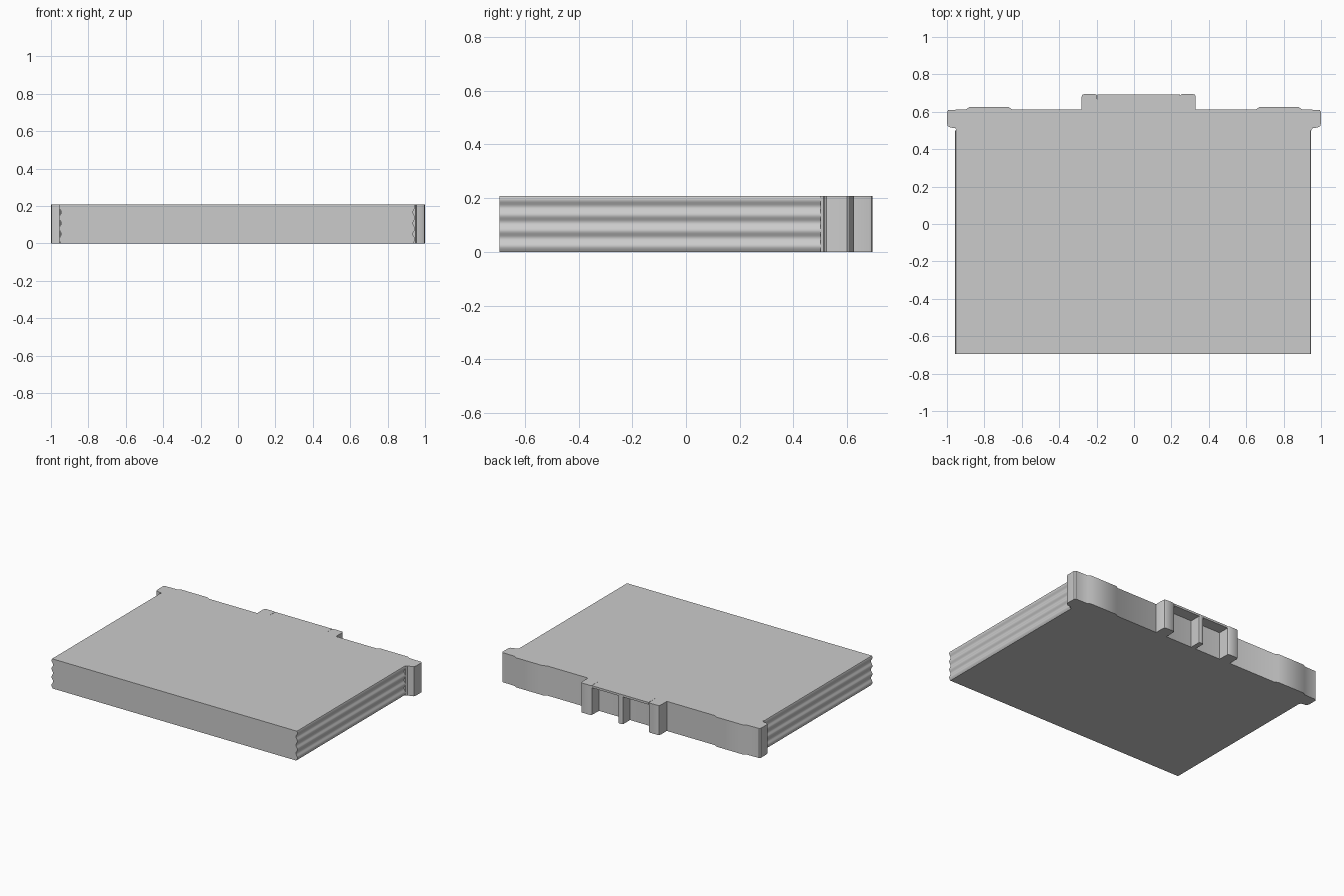
import bpy, bmesh, math

cube = bpy.data.objects.get("Cube")
if cube:
    bpy.data.objects.remove(cube, do_unlink=True)

HEIGHT = 0.207
FRONT, SEAM, BACK = -0.695, 0.50, 0.695
WALL = 0.612

grey = bpy.data.materials.new("plain_grey")
grey.use_nodes = True
grey.diffuse_color = (0.6, 0.6, 0.6, 1)
grey.node_tree.nodes["Principled BSDF"].inputs["Base Color"].default_value = (0.6, 0.6, 0.6, 1)


def extrude(name, outline, direction):
    """Fill a closed outline of 3D points and sweep it into a solid."""
    bm = bmesh.new()
    face = bm.faces.new([bm.verts.new(p) for p in outline])
    swept = bmesh.ops.extrude_face_region(bm, geom=[face])
    verts = [v for v in swept["geom"] if isinstance(v, bmesh.types.BMVert)]
    bmesh.ops.translate(bm, verts=verts, vec=direction)
    bmesh.ops.recalc_face_normals(bm, faces=bm.faces[:])
    mesh = bpy.data.meshes.new(name)
    bm.to_mesh(mesh)
    bm.free()
    mesh.materials.append(grey)
    obj = bpy.data.objects.new(name, mesh)
    bpy.context.collection.objects.link(obj)
    bpy.ops.object.select_all(action="DESELECT")
    obj.select_set(True)
    bpy.context.view_layer.objects.active = obj
    bpy.ops.object.shade_smooth_by_angle(angle=math.radians(35))
    return obj


def slab(name, points, low=0.0, high=HEIGHT):
    return extrude(name, [(x, y, low) for x, y in points], (0, 0, high - low))


# Main block: flat top and bottom, three soft grooves along each side
steps = 28
side = []
for i in range(steps + 1):
    z = HEIGHT * i / steps
    wave = math.cos(math.tau * (z - 0.108) / 0.058)
    side.append((0.946 - 0.006 * wave, z))
profile = [(x - 0.005, FRONT, z) for x, z in side]
profile += [(-x - 0.005, FRONT, z) for x, z in reversed(side)]
extrude("main_block", profile, (0, SEAM - FRONT, 0))

# Back rail: wider than the block, with rounded ears and shallow raised pads
half = [(0.948, SEAM), (0.955, 0.512), (0.983, 0.516), (0.996, 0.524),
        (1.0, 0.54), (1.0, 0.60), (0.992, 0.61), (0.90, WALL),
        (0.88, 0.625), (0.67, 0.625), (0.65, WALL)]
slab("back_rail", half + [(-x, y) for x, y in reversed(half)])

# Connector: two rounded end posts, a thin rib and a cover above open bays
LEFT, RIGHT, POST = 0.33, -0.28, 0.085


def post(name, outer, inward):
    shape = [(0, WALL), (0, 0.68), (0.004, 0.691), (0.015, BACK),
             (POST - 0.012, BACK), (POST - 0.002, 0.688), (POST, WALL)]
    slab(name, [(outer + inward * x, y) for x, y in shape])


post("left_post", LEFT, -1)
post("right_post", RIGHT, 1)
slab("middle_rib", [(0.005, WALL), (0.005, 0.688), (0.012, 0.692),
                    (0.033, 0.692), (0.04, 0.688), (0.04, WALL)])
inner_left, inner_right = LEFT - POST, RIGHT + POST
slab("bay_cover", [(inner_left, WALL), (inner_left, 0.692),
                   (inner_right, 0.692), (inner_right, WALL)], HEIGHT - 0.015)
